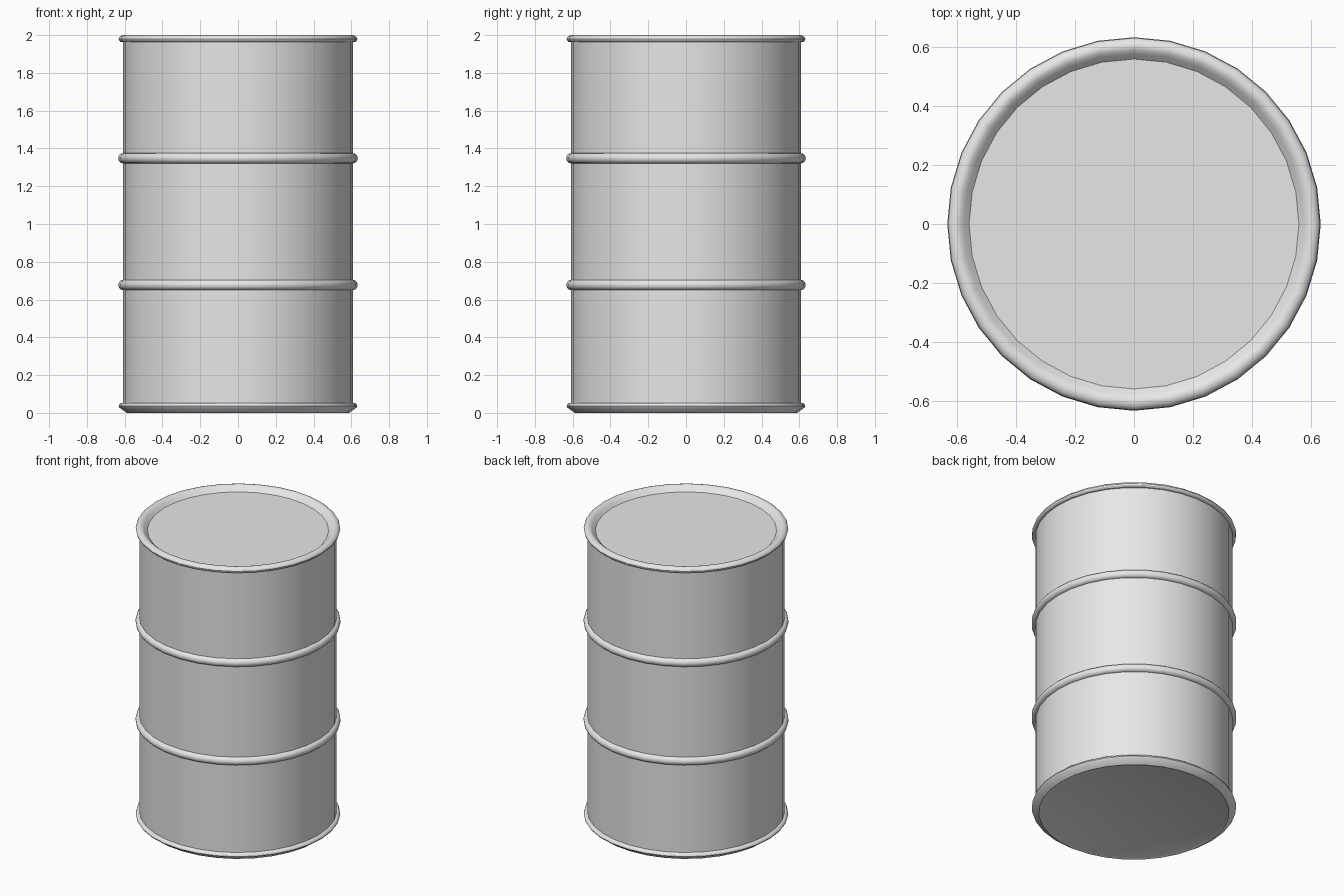
import bpy
import bmesh
import math

SIDES = 32
BODY_R = 0.61

if "Cube" in bpy.data.objects:
    bpy.data.objects.remove(bpy.data.objects["Cube"], do_unlink=True)

# Painted steel
steel = bpy.data.materials.new("light_grey_steel")
steel.use_nodes = True
steel.diffuse_color = (0.8, 0.8, 0.8, 1)
steel.node_tree.nodes["Principled BSDF"].inputs["Base Color"].default_value = (0.8, 0.8, 0.8, 1)


def lathe(name, profile, cap_bottom=False, cap_top=False):
    """Turn a (radius, height) profile, listed bottom to top, around z."""
    bm = bmesh.new()
    rings = []
    for r, z in profile:
        angles = [2 * math.pi * i / SIDES for i in range(SIDES)]
        rings.append([bm.verts.new((r * math.cos(a), r * math.sin(a), z)) for a in angles])
    for low, high in zip(rings, rings[1:]):
        for i in range(SIDES):
            j = (i + 1) % SIDES
            bm.faces.new((low[i], low[j], high[j], high[i]))
    if cap_bottom:
        bm.faces.new(rings[0][::-1])
    if cap_top:
        bm.faces.new(rings[-1])
    mesh = bpy.data.meshes.new(name)
    bm.to_mesh(mesh)
    bm.free()
    mesh.materials.append(steel)
    obj = bpy.data.objects.new(name, mesh)
    bpy.context.collection.objects.link(obj)
    bpy.ops.object.select_all(action="DESELECT")
    obj.select_set(True)
    bpy.context.view_layer.objects.active = obj
    bpy.ops.object.shade_smooth_by_angle(angle=math.radians(32))
    return obj


# Straight drum wall
lathe("drum_wall", [(BODY_R, 0.045), (BODY_R, 1.97)])

# Rounded rolling hoops
for name, height in (("lower_hoop", 0.677), ("upper_hoop", 1.348)):
    arc = [math.pi * (k / 8 - 0.5) for k in range(9)]
    lathe(name, [(BODY_R - 0.002 + 0.026 * math.cos(a), height + 0.027 * math.sin(a)) for a in arc])

# Bottom rim with its chamfer and base plate
lathe("bottom_rim", [
    (0.572, 0.006), (0.588, 0.0), (0.628, 0.028), (0.632, 0.036),
    (0.628, 0.046), (0.62, 0.052), (BODY_R - 0.002, 0.054)], cap_bottom=True)

# Rolled top rim sloping down to the sunken lid
lathe("top_rim_and_lid", [
    (BODY_R - 0.002, 1.963), (0.622, 1.965), (0.63, 1.972), (0.632, 1.98),
    (0.629, 1.988), (0.62, 1.996), (0.606, 2.0), (0.592, 1.997),
    (0.578, 1.985), (0.56, 1.967)], cap_top=True)
